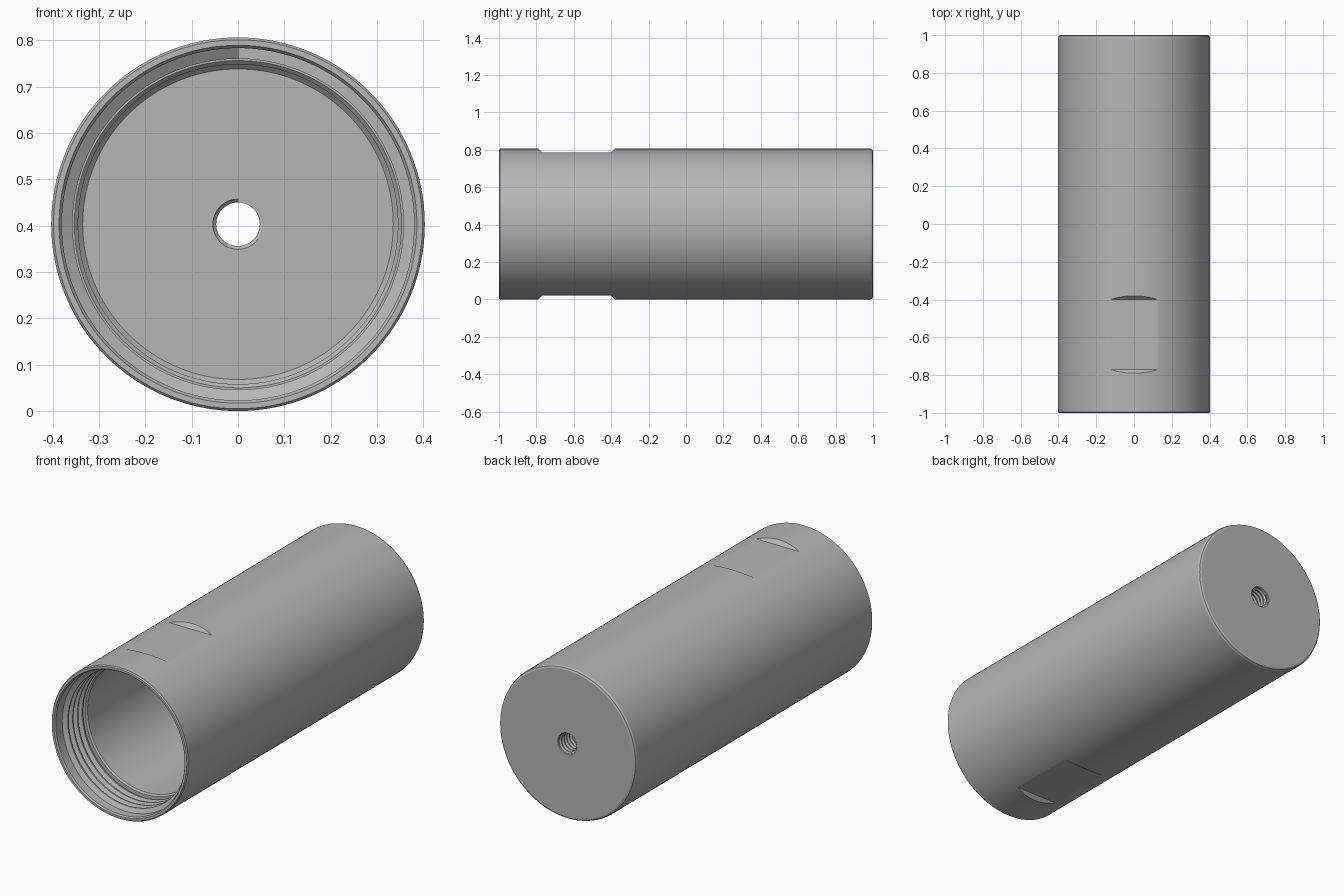
import bpy, bmesh, math

if "Cube" in bpy.data.objects:
    bpy.data.objects.remove(bpy.data.objects["Cube"], do_unlink=True)

RADIUS = 0.403
SEGMENTS = 128

steel = bpy.data.materials.new("satin grey metal")
GREY = (0.47, 0.47, 0.47, 1)
steel.diffuse_color = GREY
steel.use_nodes = True
steel.node_tree.nodes["Principled BSDF"].inputs["Base Color"].default_value = GREY


def make_object(name, bm):
    bmesh.ops.recalc_face_normals(bm, faces=bm.faces[:])
    mesh = bpy.data.meshes.new(name)
    bm.to_mesh(mesh)
    bm.free()
    mesh.materials.append(steel)
    obj = bpy.data.objects.new(name, mesh)
    bpy.context.collection.objects.link(obj)
    return obj


def activate(obj):
    bpy.ops.object.select_all(action="DESELECT")
    obj.select_set(True)
    bpy.context.view_layer.objects.active = obj


def smooth(obj, degrees):
    activate(obj)
    bpy.ops.object.shade_smooth_by_angle(angle=math.radians(degrees))


def ring_point(bm, r, y, angle):
    return bm.verts.new((r * math.sin(angle), y, RADIUS + r * math.cos(angle)))


def lathe(name, profile):
    """Revolve a closed (radius, y) profile about the barrel axis."""
    bm = bmesh.new()
    rings = [[ring_point(bm, r, y, math.tau * i / SEGMENTS) for r, y in profile]
             for i in range(SEGMENTS)]
    n = len(profile)
    for i, ring in enumerate(rings):
        after = rings[(i + 1) % SEGMENTS]
        for k in range(n):
            m = (k + 1) % n
            bm.faces.new((ring[k], ring[m], after[m], after[k]))
    return make_object(name, bm)


def thread(name, root, crest, start, end, pitch, steps):
    """Sweep a trapezoid ridge along a helix, trimmed flat at both ends."""
    bm = bmesh.new()
    section = ((root, -0.48), (crest, -0.1), (crest, 0.1), (root, 0.48))
    turns = (end - start) / pitch
    count = round(turns * steps)
    rows = []
    for i in range(count + 1):
        y = start + (end - start) * i / count
        rows.append([ring_point(bm, r, min(max(y + d * pitch, start), end),
                                math.tau * i / steps) for r, d in section])
    for a, b in zip(rows, rows[1:]):
        for k in range(4):
            m = (k + 1) % 4
            bm.faces.new((a[k], a[m], b[m], b[k]))
    bm.faces.new(rows[0])
    bm.faces.new(rows[-1])
    smooth(make_object(name, bm), 25)


# Hollow barrel: outer wall, closed back, small hole, cavity, threaded mouth
barrel = lathe("barrel", [
    (0.398, -1), (RADIUS, -0.994), (RADIUS, 0.985), (0.399, 0.996), (0.39, 1),
    (0.057, 1), (0.054, 0.997), (0.054, 0.8),
    (0.335, 0.8), (0.345, 0.79), (0.345, -0.775), (0.353, -0.783),
    (0.38, -0.783), (0.38, -0.992), (0.386, -1),
])

# Wrench flats with sloped ends on the top and bottom
for side in (1, -1):
    bm = bmesh.new()
    ends = []
    for x in (-0.3, 0.3):
        ends.append([bm.verts.new((x, y, RADIUS + side * h)) for y, h in
                     ((-0.77, 0.383), (-0.40, 0.383), (-0.34, 0.443), (-0.83, 0.443))])
    bm.faces.new(ends[0])
    bm.faces.new(ends[1])
    for k in range(4):
        m = (k + 1) % 4
        bm.faces.new((ends[0][k], ends[0][m], ends[1][m], ends[1][k]))
    cutter = make_object("flat_cutter", bm)
    cutter.hide_render = True
    cut = barrel.modifiers.new("wrench flat", "BOOLEAN")
    cut.operation = "DIFFERENCE"
    cut.solver = "EXACT"
    cut.object = cutter
    activate(barrel)
    bpy.ops.object.modifier_apply(modifier=cut.name)
    bpy.data.objects.remove(cutter, do_unlink=True)
smooth(barrel, 12)

# Internal threads in the mouth and in the back hole
thread("mouth_thread", 0.381, 0.357, -0.95, -0.79, 0.04, SEGMENTS)
thread("back_hole_thread", 0.055, 0.047, 0.8, 0.995, 0.022, 48)
